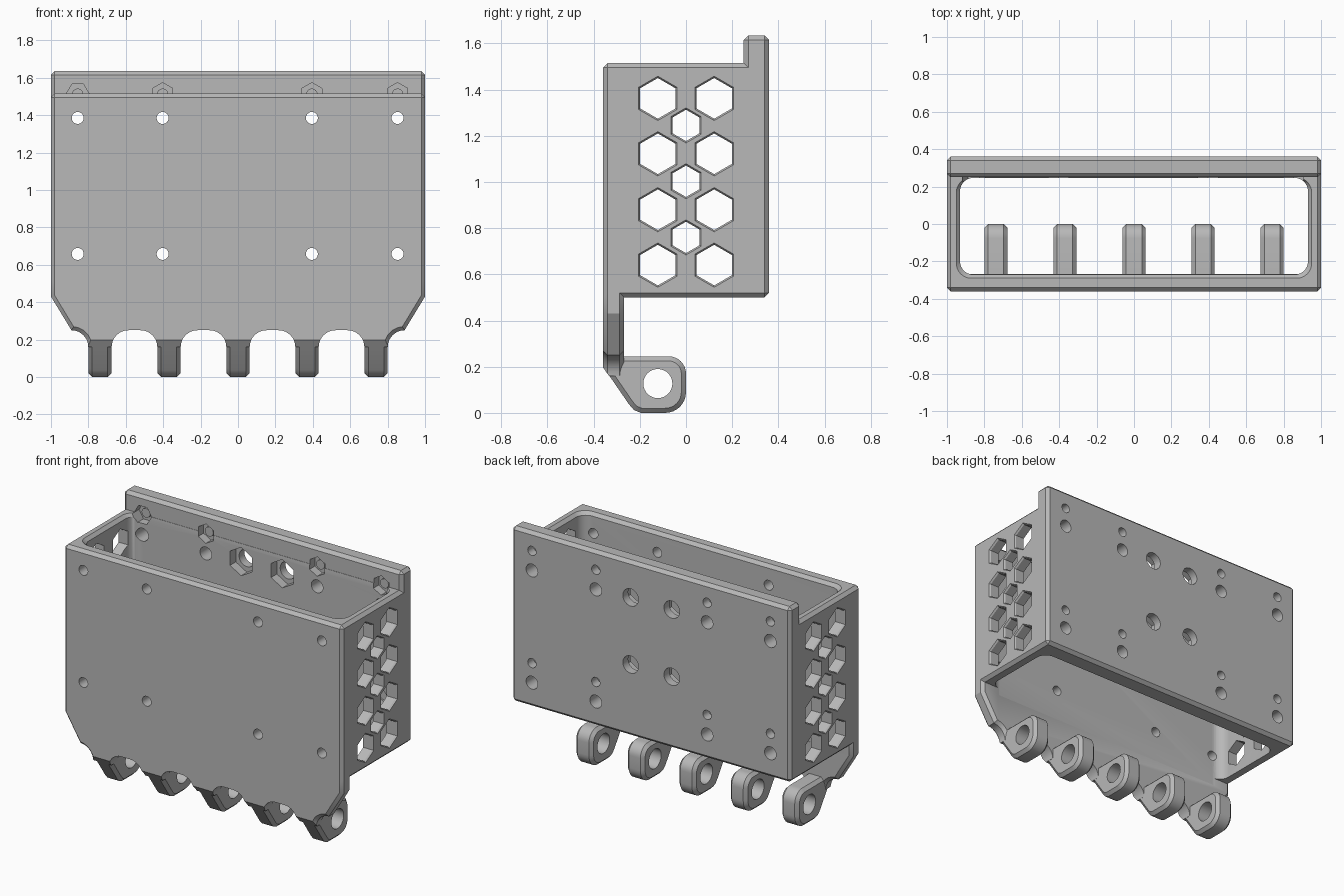
import bpy, bmesh
from math import radians, cos, sin

if "Cube" in bpy.data.objects:
    bpy.data.objects.remove(bpy.data.objects["Cube"])

grey = bpy.data.materials.new("grey plastic")
grey.use_nodes = True
COLOUR = (0.48, 0.48, 0.48, 1)
grey.diffuse_color = COLOUR
grey.node_tree.nodes["Principled BSDF"].inputs["Base Color"].default_value = COLOUR

CHAMFER = 0.02


def arc(cu, cv, r, start, end, n=8):
    angles = [radians(start + (end - start) * i / n) for i in range(n + 1)]
    return [(cu + r * cos(a), cv + r * sin(a)) for a in angles]


def ring(cu, cv, r, sides, turn=0):
    return arc(cu, cv, r, turn, turn + 360, sides)[:-1]


def rounded_rect(hx, y0, y1, r):
    return (arc(hx - r, y1 - r, r, 0, 90) + arc(r - hx, y1 - r, r, 90, 180)
            + arc(r - hx, y0 + r, r, 180, 270) + arc(hx - r, y0 + r, r, 270, 360))


def loft(bm, sections, axis):
    """Skin through (outline, position) pairs placed along an axis."""
    place = {"X": lambda u, v, t: (t, u, v),
             "Y": lambda u, v, t: (u, t, v),
             "Z": lambda u, v, t: (u, v, t)}[axis]
    loops = [[bm.verts.new(place(u, v, t)) for u, v in pts] for pts, t in sections]
    for a, b in zip(loops, loops[1:]):
        for i in range(len(a)):
            j = (i + 1) % len(a)
            bm.faces.new((a[i], a[j], b[j], b[i]))
    bm.faces.new(loops[0])
    bm.faces.new(loops[-1])


def prism(bm, pts, lo, hi, axis):
    loft(bm, [(pts, lo), (pts, hi)], axis)


def chamfer(bm, rule):
    bmesh.ops.recalc_face_normals(bm, faces=bm.faces[:])
    edges = [e for e in bm.edges if rule(e, (e.verts[0].co + e.verts[1].co) / 2)]
    bmesh.ops.bevel(bm, geom=edges, offset=CHAMFER, segments=1, profile=0.5,
                    affect='EDGES', clamp_overlap=False)


def finish(bm, name):
    bmesh.ops.recalc_face_normals(bm, faces=bm.faces[:])
    mesh = bpy.data.meshes.new(name)
    bm.to_mesh(mesh)
    bm.free()
    mesh.materials.append(grey)
    obj = bpy.data.objects.new(name, mesh)
    bpy.context.collection.objects.link(obj)
    return obj


def combine(target, tool, operation='DIFFERENCE'):
    mod = target.modifiers.new(tool.name, 'BOOLEAN')
    mod.operation, mod.solver, mod.object = operation, 'EXACT', tool
    bpy.ops.object.select_all(action='DESELECT')
    bpy.context.view_layer.objects.active = target
    target.select_set(True)
    bpy.ops.object.modifier_apply(modifier=mod.name)
    bpy.data.objects.remove(tool)


def smooth(obj):
    bpy.ops.object.select_all(action='DESELECT')
    bpy.context.view_layer.objects.active = obj
    obj.select_set(True)
    bpy.ops.object.shade_smooth_by_angle(angle=radians(28))


LUGS = [0.369 * i for i in range(-2, 3)]
COLUMNS = [-0.857, -0.403, 0.395, 0.853]
ROWS = [0.658, 1.385]

# Housing block with a raised back wall
bm = bmesh.new()
prism(bm, [(-.36, .5), (.36, .5), (.36, 1.635), (.25, 1.635), (.25, 1.515), (-.36, 1.515)],
      -1, 1, "X")


def housing_rule(e, m):
    front_bottom = m.y < -.35 and m.z < .51 and abs(m.x) < .5
    step_corner = abs(m.y - .25) < .001 and abs(m.z - 1.515) < .001
    return not (front_bottom or step_corner)


chamfer(bm, housing_rule)
housing = finish(bm, "housing")

# Front apron with scalloped lower edge
outline = [(-1, .6), (-1, .43)]
for x in LUGS:
    outline += arc(x - .1525, .16, .09, 90, 0) + arc(x + .1525, .16, .09, 180, 90)
outline += [(1, .43), (1, .6)]
bm = bmesh.new()
prism(bm, outline, -.36, -.268, "Y")
chamfer(bm, lambda e, m: abs(e.verts[0].co.y - e.verts[1].co.y) < .001
        and abs(m.x) > .8 and m.z < .59)
apron = finish(bm, "front_apron")

# Slanted trim at the root of the lugs
bm = bmesh.new()
prism(bm, [(-.432, .3), (-.221, 0), (-.5, 0), (-.5, .3)], -1.1, 1.1, "X")
combine(apron, finish(bm, "slant_cutter"))
combine(housing, apron, 'UNION')

# Open cavity with a chamfered rim
bm = bmesh.new()
inner = rounded_rect(.93, -.27, .246, .07)
rim = rounded_rect(.95, -.29, .248, .08)
loft(bm, [(inner, .45), (inner, 1.495), (rim, 1.515), (rim, 1.53)], "Z")
combine(housing, finish(bm, "cavity_cutter"))

# Hexagonal vents through both side walls
vents = [(y, z, .088) for y in (-.122, .122) for z in (.64, .88, 1.122, 1.362)]
vents += [(0, z, .068) for z in (.76, 1.003, 1.245)]
bm = bmesh.new()
for y, z, r in vents:
    small, large = ring(y, z, r, 6, 30), ring(y, z, r + .008, 6, 30)
    loft(bm, [(large, -1.02), (large, -1), (small, -.99),
              (small, .99), (large, 1), (large, 1.02)], "X")
combine(housing, finish(bm, "vent_cutter"))

# Screw holes in the front and back walls
bm = bmesh.new()
for x in COLUMNS:
    for z in ROWS:
        prism(bm, ring(x, z, .032, 24), -.4, -.2, "Y")
        prism(bm, ring(x, z, .042, 24), .2, .4, "Y")
        # Small bolt hole with a nut pocket on the inside
        turn = 0 if x < -.8 else 30
        hole, nut = ring(x, z + .127, .03, 24), ring(x, z + .127, .062, 6, turn)
        prism(bm, hole, .28, .4, "Y")
        prism(bm, nut, .2, .3, "Y")
combine(housing, finish(bm, "nut_cutter"))

# Larger central bolt holes, cut in two passes
for name, r, sides, lo, hi in (("pocket_cutter", .092, 6, .2, .305),
                               ("bolt_cutter", .056, 32, .28, .4)):
    bm = bmesh.new()
    for x in (-.15, .145):
        for z in (.965, 1.4):
            prism(bm, ring(x, z, r, sides, 30), lo, hi, "Y")
    combine(housing, finish(bm, name))
smooth(housing)

# Hinge lugs with pin holes
profile = [(-.3, .245), (-.352, .19), (-.247, .037), (-.225, .012), (-.195, 0)]
profile += arc(-.09, .09, .09, -90, 0) + arc(-.075, .17, .075, 0, 90)
for i, x in enumerate(LUGS):
    bm = bmesh.new()
    prism(bm, profile, x - .0615, x + .0615, "X")
    chamfer(bm, lambda e, m: abs(e.verts[0].co.x - e.verts[1].co.x) < .001)
    lug = finish(bm, f"hinge_lug_{i + 1}")
    bm = bmesh.new()
    prism(bm, ring(-.122, .127, .063, 32), x - .1, x + .1, "X")
    combine(lug, finish(bm, "pin_cutter"))
    smooth(lug)
